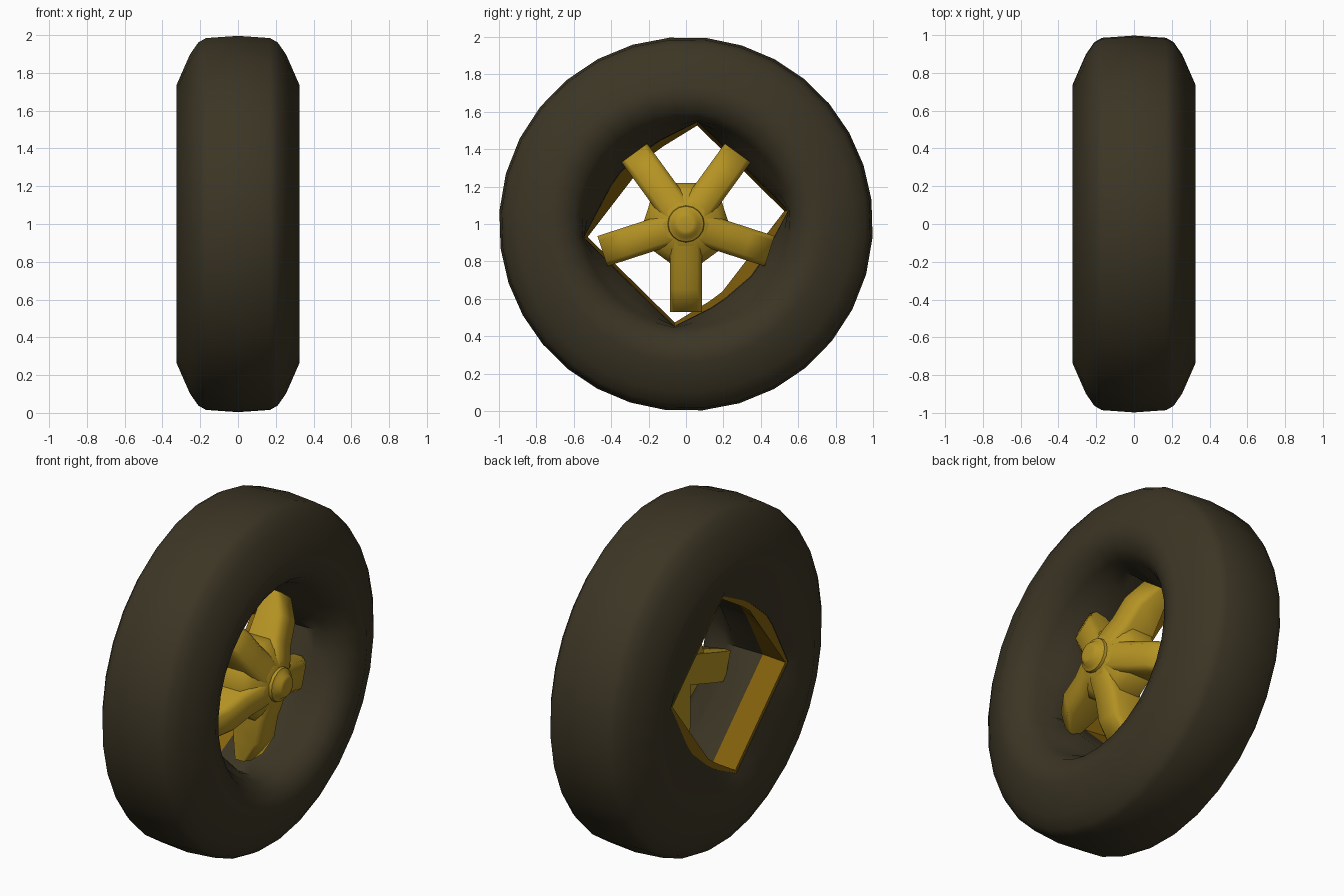
import bpy, bmesh, math

if "Cube" in bpy.data.objects:
    bpy.data.objects.remove(bpy.data.objects["Cube"])

def material(name, rgb):
    m = bpy.data.materials.new(name)
    m.diffuse_color = (*rgb, 1)
    m.use_nodes = True
    m.node_tree.nodes["Principled BSDF"].inputs["Base Color"].default_value = m.diffuse_color
    return m

RUBBER = material("dark rubber", (0.045, 0.036, 0.018))
GOLD = material("gold", (0.46, 0.29, 0.017))
BRONZE = material("dark bronze", (0.23, 0.12, 0.004))
CENTRE = 1.0

def add_mesh(name, verts, faces, mat, angle, inward=False):
    me = bpy.data.meshes.new(name)
    me.from_pydata(verts, [], faces)
    bm = bmesh.new()
    bm.from_mesh(me)
    bmesh.ops.recalc_face_normals(bm, faces=bm.faces)
    if inward:                          # open band seen from its inner side
        s = sum(f.normal.y * f.calc_center_median().y
                + f.normal.z * (f.calc_center_median().z - CENTRE) for f in bm.faces)
        if s > 0:
            bmesh.ops.reverse_faces(bm, faces=bm.faces)
    bm.to_mesh(me)
    bm.free()
    me.materials.append(mat)
    me.shade_smooth()
    me.set_sharp_from_angle(angle=math.radians(angle))
    ob = bpy.data.objects.new(name, me)
    bpy.context.collection.objects.link(ob)
    return ob

# Half outlines of the wheel opening (degrees, radius), repeated after half a turn
RIM = [(7.5, 0.53), (83.5, 0.53), (115.5, 0.42), (187.5, 0.53)]
OPENING = [(7.5, 0.55), (83.5, 0.55), (112, 0.46), (145, 0.45), (187.5, 0.55)]

def poly_radius(outline, deg):
    """Radius of a straight-sided outline in a given direction"""
    d = (deg - 7.5) % 180 + 7.5
    for (a, ra), (b, rb) in zip(outline, outline[1:]):
        if d <= b + 1e-6:
            u, v, w = (math.radians(q) for q in (d - a, b - d, b - a))
            return ra * rb * math.sin(w) / (ra * math.sin(u) + rb * math.sin(v))
    return outline[-1][1]

# Tyre directions, chosen so that the opening's corners fall on vertices
half = [7.5 + 76 * i / 7 for i in range(7)] + [83.5 + 104 * i / 9 for i in range(9)]
TYRE_DIRS = half + [d + 180 for d in half]

def even(n, start=0):
    return [start + 360 * i / n for i in range(n)]

def lathe(name, profile, dirs, mat, angle=40, closed=False, caps=False,
          outline=None, inward=False):
    """Rings of (x, radius, share of the polygon outline) about the axle"""
    verts, faces = [], []
    n, k = len(dirs), len(profile)
    for x, r, s, *own in profile:
        shape = own[0] if own else outline
        for d in dirs:
            rr = r * (1 - s) + (s * poly_radius(shape, d) if s else 0)
            t = math.radians(d)
            verts.append((x, rr * math.cos(t), CENTRE + rr * math.sin(t)))
    for j in range(k if closed else k - 1):
        a, b = j * n, ((j + 1) % k) * n
        for i in range(n):
            i2 = (i + 1) % n
            faces.append((a + i, a + i2, b + i2, b + i))
    if caps:
        faces += [tuple(range(n))[::-1], tuple(range((k - 1) * n, k * n))]
    return add_mesh(name, verts, faces, mat, angle, inward)

# Tyre: round outside, bowl in front, straight-sided opening through the middle
tyre = [(0.0, 1.0, 0), (0.17, 0.988, 0), (0.21, 0.965, 0), (0.255, 0.90, 0),
        (0.325, 0.74, 0), (0.322, 0.67, 0), (0.29, 0.60, 0.03), (0.22, 0.56, 0.12),
        (0.12, 0.55, 0.4), (0.05, 0.55, 0.95), (-0.1, 0.55, 1), (-0.285, 0.55, 1),
        (-0.305, 0.61, 0.4), (-0.322, 0.67, 0),
        (-0.325, 0.74, 0), (-0.255, 0.90, 0), (-0.21, 0.965, 0), (-0.17, 0.988, 0)]
lathe("tyre", tyre, TYRE_DIRS, RUBBER, 50, closed=True, outline=OPENING)

# Rim band lining the back of the opening
lathe("rim_band", [(-0.282, 0.5, 1, OPENING), (-0.28, 0.5, 1, RIM), (-0.12, 0.5, 1, OPENING)],
      TYRE_DIRS, BRONZE, 30, inward=True)

# Hub web rising to a low centre cap
lathe("hub", [(0.04, 0.23, 0), (0.17, 0.23, 0), (0.215, 0.19, 0), (0.27, 0.10, 0)],
      even(10, 72), GOLD, 60, caps=True)
lathe("hub_cap", [(0.24, 0.105, 0), (0.285, 0.095, 0), (0.295, 0.075, 0),
                  (0.318, 0.06, 0), (0.323, 0.04, 0)], even(16), GOLD, 50, caps=True)

# Five spokes with sloping, bevelled tips: (radius, half width, front x, back x)
SECTIONS = [(0.06, 0.08, 0.27, 0.03), (0.14, 0.085, 0.25, 0.03), (0.22, 0.085, 0.22, 0.03),
            (0.35, 0.085, 0.195, 0.03), (0.47, 0.085, 0.12, 0.04)]
for k in range(5):
    a = math.radians(-90 + 72 * k)
    verts, faces = [], []
    for r, w, f, b in SECTIONS:
        for x, s in ((b, -w), (f - 0.03, -w), (f, -w * 0.7),
                     (f, w * 0.7), (f - 0.03, w), (b, w)):
            verts.append((x, r * math.cos(a) - s * math.sin(a),
                          CENTRE + r * math.sin(a) + s * math.cos(a)))
    last = (len(SECTIONS) - 1) * 6
    for j in range(0, last, 6):
        for i in range(6):
            i2 = (i + 1) % 6
            faces.append((j + i, j + 6 + i, j + 6 + i2, j + i2))
    faces += [tuple(range(6)), tuple(range(last, last + 6))[::-1]]
    add_mesh("spoke_%d" % (k + 1), verts, faces, GOLD, 60)
